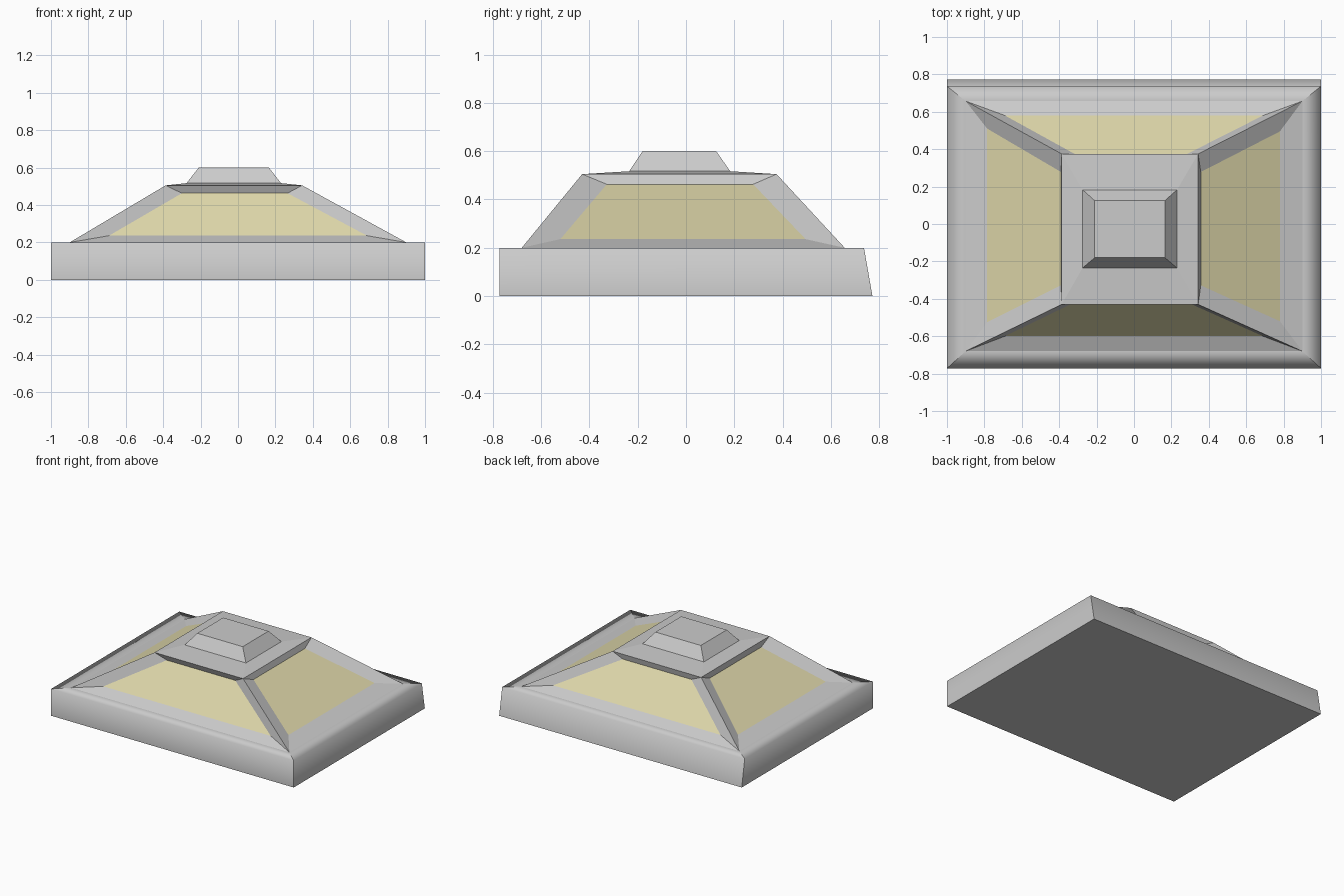
import bpy, bmesh

if "Cube" in bpy.data.objects:
    bpy.data.objects.remove(bpy.data.objects["Cube"])


def rect(x0, x1, y0, y1, z):
    """Four corners, counter-clockwise from front left."""
    return [(x0, y0, z), (x1, y0, z), (x1, y1, z), (x0, y1, z)]


def make(name, faces, material=None, smooth_edge=None):
    """Weld a list of corner-loops into one object."""
    bm = bmesh.new()
    for f in faces:
        bm.faces.new([bm.verts.new(p) for p in f])
    bmesh.ops.remove_doubles(bm, verts=bm.verts, dist=1e-5)
    if smooth_edge:
        for f in bm.faces:
            f.smooth = True
        for e in bm.edges:
            e.smooth = smooth_edge(e)
    me = bpy.data.meshes.new(name)
    bm.to_mesh(me)
    bm.free()
    ob = bpy.data.objects.new(name, me)
    bpy.context.collection.objects.link(ob)
    if material:
        me.materials.append(material)
    return ob


def bands(*loops):
    """Outward quads between successive rectangles, bottom to top."""
    return [[a[i], a[(i + 1) % 4], b[(i + 1) % 4], b[i]]
            for a, b in zip(loops, loops[1:]) for i in range(4)]


# Main outlines
bottom = rect(-1, 1, -0.772, 0.772, 0)
rim = rect(-1, 1, -0.772, 0.737, 0.2)
foot = rect(-0.9, 0.9, -0.68, 0.657, 0.2)
eave = rect(-0.387, 0.343, -0.43, 0.375, 0.505)
crown_foot = rect(-0.275, 0.23, -0.235, 0.183, 0.517)
crown_top = rect(-0.21, 0.165, -0.18, 0.125, 0.6)


# Base slab: its upper rim is shaded softly, its corners stay sharp
def is_rim(e):
    a, b = (v.co for v in e.verts)
    on_rim = all(abs(p.z - 0.2) < 1e-4 and abs(p.x) > 0.99 for p in (a, b))
    return on_rim


make("base", [bottom[::-1]] + bands(bottom, rim, foot), smooth_edge=is_rim)

# Sunken panes: lower left, lower right, upper right, upper left from outside
zl, zh = 0.236, 0.463
panes = [
    ("front", [(-0.69, -0.6, zl), (0.69, -0.6, zl), (0.265, -0.41, zh), (-0.3, -0.41, zh)]),
    ("right", [(0.78, -0.52, zl), (0.78, 0.495, zl), (0.357, 0.278, zh), (0.357, -0.328, zh)]),
    ("back", [(0.69, 0.58, zl), (-0.69, 0.58, zl), (-0.3, 0.365, zh), (0.265, 0.365, zh)]),
    ("left", [(-0.785, 0.51, zl), (-0.785, -0.525, zl), (-0.39, -0.328, zh), (-0.39, 0.278, zh)]),
]
glass = bpy.data.materials.new("glass")
glass.diffuse_color = (0.73, 0.68, 0.40, 1)
glass.use_nodes = True
glass.node_tree.nodes["Principled BSDF"].inputs["Base Color"].default_value = glass.diffuse_color

# Sloping frame: four bevelled strips from each roof side down to its pane
frame = []
for i, (side, pane) in enumerate(panes):
    j = (i + 1) % 4
    frame += bands([foot[i], foot[j], eave[j], eave[i]], pane)
    make(side + "_pane", [pane], glass)
make("roof_frame", frame)

# Shallow cap and raised crown
make("cap_and_crown", bands(eave, crown_foot, crown_top) + [crown_top])
